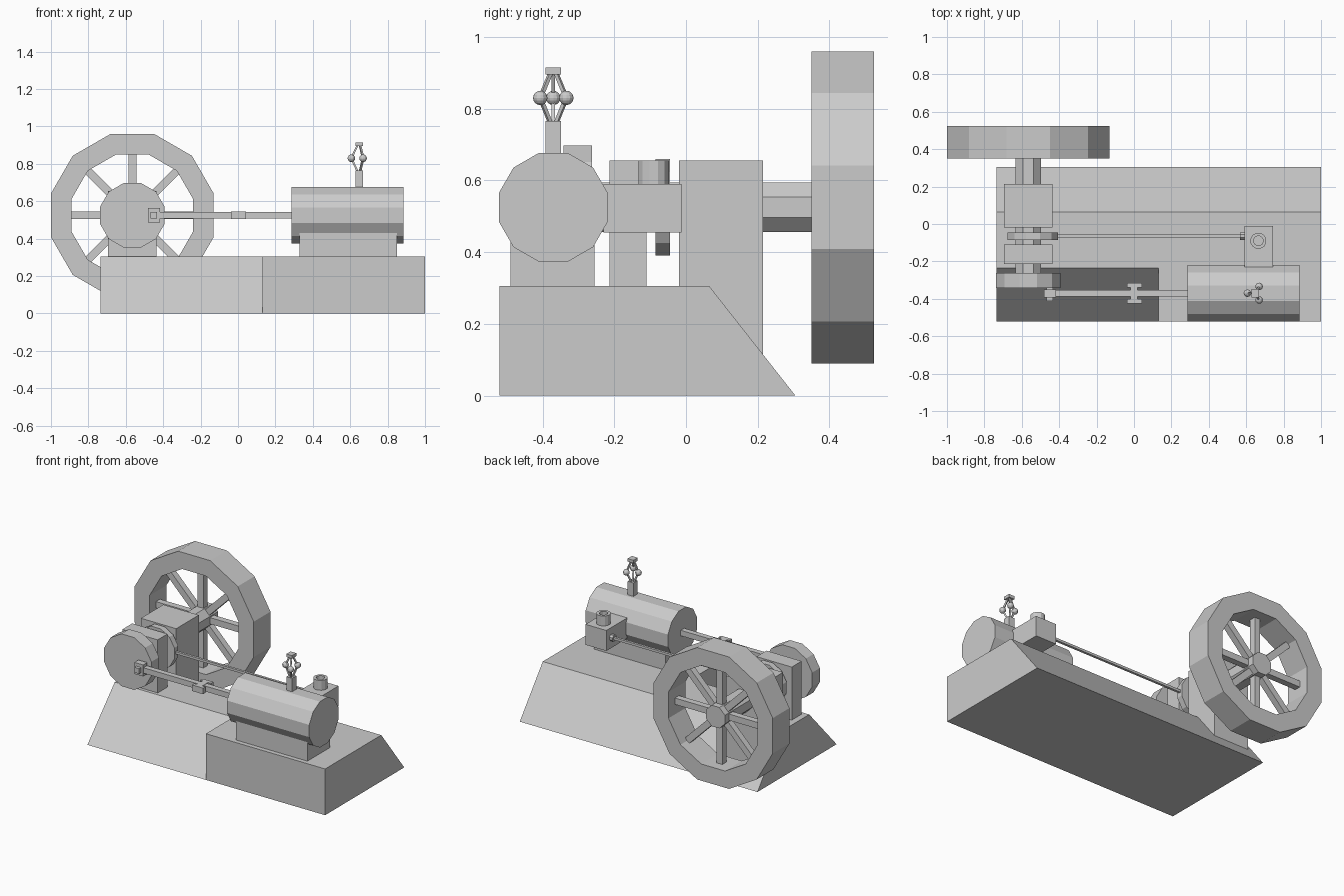
import bpy, bmesh, math
from mathutils import Vector, Matrix

cube = bpy.data.objects.get("Cube")
if cube:
    bpy.data.objects.remove(cube, do_unlink=True)

grey = bpy.data.materials.new("cast_grey")
grey.use_nodes = True
grey.diffuse_color = (0.6, 0.6, 0.6, 1)
grey.node_tree.nodes["Principled BSDF"].inputs["Base Color"].default_value = grey.diffuse_color

AXES = {"X": Vector((1, 0, 0)), "Y": Vector((0, 1, 0)), "Z": Vector((0, 0, 1))}


def finish(name, bm):
    bmesh.ops.recalc_face_normals(bm, faces=bm.faces)
    mesh = bpy.data.meshes.new(name)
    bm.to_mesh(mesh)
    bm.free()
    mesh.materials.append(grey)
    ob = bpy.data.objects.new(name, mesh)
    bpy.context.collection.objects.link(ob)
    return ob


def box(name, x, y, z):
    bm = bmesh.new()
    size = Vector((x[1] - x[0], y[1] - y[0], z[1] - z[0]))
    mid = Vector((x[0] + x[1], y[0] + y[1], z[0] + z[1])) / 2
    bmesh.ops.create_cube(bm, size=1, matrix=Matrix.Translation(mid) @ Matrix.Diagonal(size.to_4d()))
    return finish(name, bm)


def bar(name, a, b, w, sides=4):
    """Straight bar of width w between two points."""
    a, b = Vector(a), Vector(b)
    d = b - a
    bm = bmesh.new()
    r = w / 2 / math.cos(math.pi / sides)
    m = (Matrix.Translation((a + b) / 2) @ d.to_track_quat("Z", "Y").to_matrix().to_4x4()
         @ Matrix.Rotation(math.pi / sides, 4, "Z"))
    bmesh.ops.create_cone(bm, cap_ends=True, segments=sides, radius1=r, radius2=r,
                          depth=d.length, matrix=m)
    return finish(name, bm)


def ring(name, axis, centre, outer, inner, length, sides=12):
    """Flat-sided ring with a through hole, sized across its flats."""
    bm = bmesh.new()
    rot = AXES[axis].to_track_quat("Z", "Y").to_matrix()
    loops = []
    for r, h in ((outer, -1), (outer, 1), (inner, 1), (inner, -1)):
        r /= math.cos(math.pi / sides)
        angles = [(i + 0.5) * math.tau / sides for i in range(sides)]
        loops.append([bm.verts.new(Vector(centre) + rot @ Vector(
            (r * math.cos(t), r * math.sin(t), h * length / 2))) for t in angles])
    for k in range(4):
        p, q = loops[k], loops[(k + 1) % 4]
        for i in range(sides):
            j = (i + 1) % sides
            bm.faces.new((p[i], p[j], q[j], q[i]))
    return finish(name, bm)


def extrude_x(name, profile, x0, x1):
    bm = bmesh.new()
    face = bm.faces.new([bm.verts.new((x0, y, z)) for y, z in profile])
    top = bmesh.ops.extrude_face_region(bm, geom=[face])["geom"]
    bmesh.ops.translate(bm, vec=(x1 - x0, 0, 0),
                        verts=[v for v in top if isinstance(v, bmesh.types.BMVert)])
    return finish(name, bm)


# Base: sloped front under the crank, upright front under the cylinder
DECK = 0.305
extrude_x("crank_base", [(-0.52, 0), (-0.235, DECK), (0.065, DECK), (0.305, 0)], -0.735, 0.13)
extrude_x("cylinder_base", [(-0.52, 0), (-0.52, DECK), (0.065, DECK), (0.305, 0)], 0.13, 1.0)

# Shaft and bearings
CX, CZ = -0.565, 0.525
bar("main_shaft", (CX, -0.3, CZ), (CX, 0.5, CZ), 0.138, 8)
box("rear_bearing", (-0.695, -0.437), (-0.02, 0.215), (0.1, 0.655))
box("front_bearing", (-0.695, -0.437), (-0.213, -0.11), (0.29, 0.655))
bar("crank_disc", (CX, -0.342, CZ), (CX, -0.262, CZ), 0.345, 12)

# Flywheel
WY = 0.437
ring("flywheel_rim", "Y", (CX, WY, CZ), 0.435, 0.325, 0.175)
for i in range(8):
    t = i * math.tau / 8
    d = Vector((math.cos(t), 0, math.sin(t)))
    c = Vector((CX, WY, CZ))
    bar("flywheel_spoke", c + d * 0.03, c + d * 0.34, 0.042)

# Eccentric and valve rod
EX, EY = -0.54, -0.065
bar("eccentric", (EX, EY - 0.02, CZ), (EX, EY + 0.02, CZ), 0.27, 12)
bar("valve_rod", (EX + 0.1, EY, CZ), (0.6, EY, CZ), 0.016)
bar("valve_rod_collar", (0.568, EY, CZ), (0.6, EY, CZ), 0.04, 8)

# Valve chest with its pipe stub
box("valve_chest", (0.59, 0.742), (-0.23, -0.012), (0.455, 0.59))
ring("pipe_stub", "Z", (0.665, -0.09, 0.62), 0.042, 0.025, 0.07)

# Steam cylinder on its saddle
PY = -0.37
bar("steam_cylinder", (0.285, PY, CZ), (0.885, PY, CZ), 0.303, 12)
box("cylinder_saddle", (0.33, 0.85), (-0.49, -0.255), (0.3, 0.43))

# Connecting rod, crosshead and crank pin
bar("connecting_rod", (-0.45, PY, CZ), (0.0, PY, CZ), 0.036)
bar("piston_rod", (0.0, PY, CZ), (0.3, PY, CZ), 0.036)
box("crosshead", (-0.02, 0.02), (PY - 0.05, PY + 0.05), (0.505, 0.545))
for s in (-1, 1):
    y = PY + s * 0.042
    box("crosshead_shoe", (-0.038, 0.042), (y - 0.012, y + 0.012), (0.505, 0.545))
box("rod_end", (-0.482, -0.418), (PY - 0.022, PY + 0.02), (0.487, 0.563))
box("crank_pin", (-0.467, -0.433), (PY - 0.042, PY + 0.05), (0.508, 0.542))

# Governor: stem, three balls on folded arms, cap
GX = 0.648
box("governor_stem", (GX - 0.021, GX + 0.021), (PY - 0.022, PY + 0.022), (0.66, 0.765))
box("governor_cap", (GX - 0.021, GX + 0.021), (PY - 0.022, PY + 0.022), (0.895, 0.915))
for i in range(3):
    t = math.pi + i * math.tau / 3
    out = Vector((math.cos(t), math.sin(t), 0))
    axis = Vector((GX, PY, 0))
    ball = axis + out * 0.042 + Vector((0, 0, 0.83))
    for z in (0.762, 0.897):
        bar("governor_arm", axis + out * 0.01 + Vector((0, 0, z)), ball, 0.01)
    bm = bmesh.new()
    bmesh.ops.create_uvsphere(bm, u_segments=12, v_segments=8, radius=0.02,
                              matrix=Matrix.Translation(ball))
    finish("governor_ball", bm)
